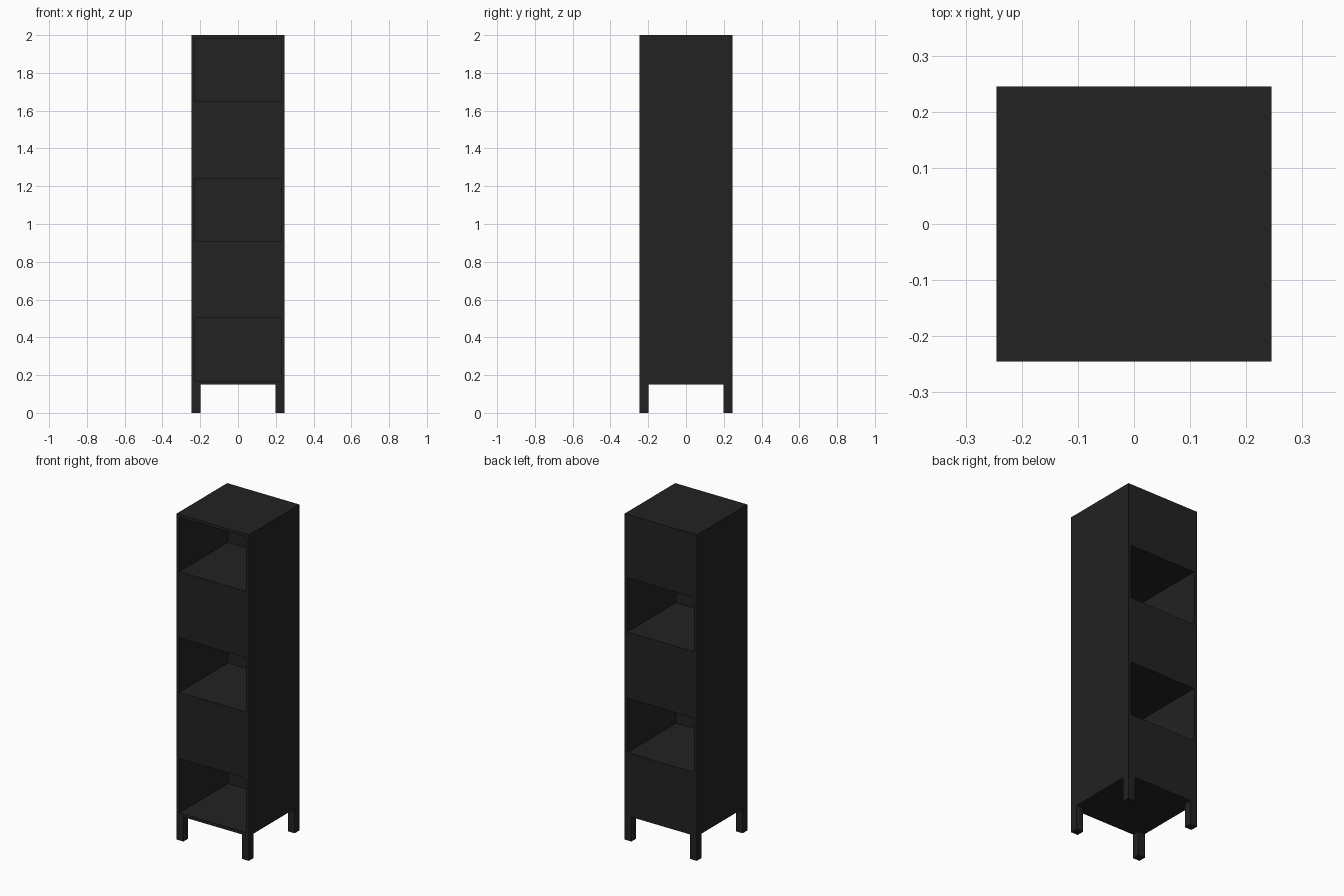
import bpy
import bmesh
from mathutils import Vector

default = bpy.data.objects.get("Cube")
if default:
    bpy.data.objects.remove(default, do_unlink=True)

WIDTH = 0.49        # square footprint
HALF = WIDTH / 2
HEIGHT = 2.0
LEG_HEIGHT = 0.15
LEG_SIZE = 0.046
WALL = 0.0185
BAYS = 5
BAY = (HEIGHT - LEG_HEIGHT) / BAYS

black = bpy.data.materials.new("black_paint")
black.use_nodes = True
colour = (0.016, 0.016, 0.016, 1)
black.diffuse_color = colour
black.node_tree.nodes["Principled BSDF"].inputs["Base Color"].default_value = colour


def add_box(bm, size, centre):
    verts = bmesh.ops.create_cube(bm, size=1)["verts"]
    bmesh.ops.scale(bm, vec=size, verts=verts)
    bmesh.ops.translate(bm, vec=centre, verts=verts)


def finish(bm, name):
    bmesh.ops.recalc_face_normals(bm, faces=bm.faces)
    mesh = bpy.data.meshes.new(name)
    bm.to_mesh(mesh)
    bm.free()
    mesh.materials.append(black)
    obj = bpy.data.objects.new(name, mesh)
    bpy.context.collection.objects.link(obj)
    return obj


def cut(bm, point, normal):
    geom = bm.verts[:] + bm.edges[:] + bm.faces[:]
    bmesh.ops.bisect_plane(bm, geom=geom, plane_co=point, plane_no=normal)


# Cabinet body, scored where the compartments open
bm = bmesh.new()
add_box(bm, (WIDTH, WIDTH, HEIGHT - LEG_HEIGHT), (0, 0, (HEIGHT + LEG_HEIGHT) / 2))
for x in (WALL - HALF, HALF - WALL):
    cut(bm, (x, 0, 0), (1, 0, 0))
for i in range(BAYS):
    floor = LEG_HEIGHT + i * BAY
    for z in (floor + WALL, floor + BAY - WALL):
        cut(bm, (0, 0, z), (0, 0, 1))

# Compartments open alternately to the front and the back
openings = []
for i in range(BAYS):
    side = -1 if i % 2 == 0 else 1
    target = Vector((0, side * HALF, LEG_HEIGHT + (i + 0.5) * BAY))
    openings.append(min(bm.faces, key=lambda f: (f.calc_center_median() - target).length))
for face in openings:
    inward = -face.normal.copy()
    inner = bmesh.ops.extrude_discrete_faces(bm, faces=[face])["faces"][0]
    bmesh.ops.translate(bm, vec=inward * (WIDTH - WALL), verts=inner.verts)

# Merge the flat scored faces back together
bmesh.ops.dissolve_limit(bm, angle_limit=0.01, verts=bm.verts, edges=bm.edges)
finish(bm, "cabinet_body")

# Four square legs
offset = HALF - LEG_SIZE / 2
for depth, y in (("front", -offset), ("back", offset)):
    for side, x in (("right", -offset), ("left", offset)):
        bm = bmesh.new()
        add_box(bm, (LEG_SIZE, LEG_SIZE, LEG_HEIGHT), (x, y, LEG_HEIGHT / 2))
        finish(bm, f"{depth}_{side}_leg")
